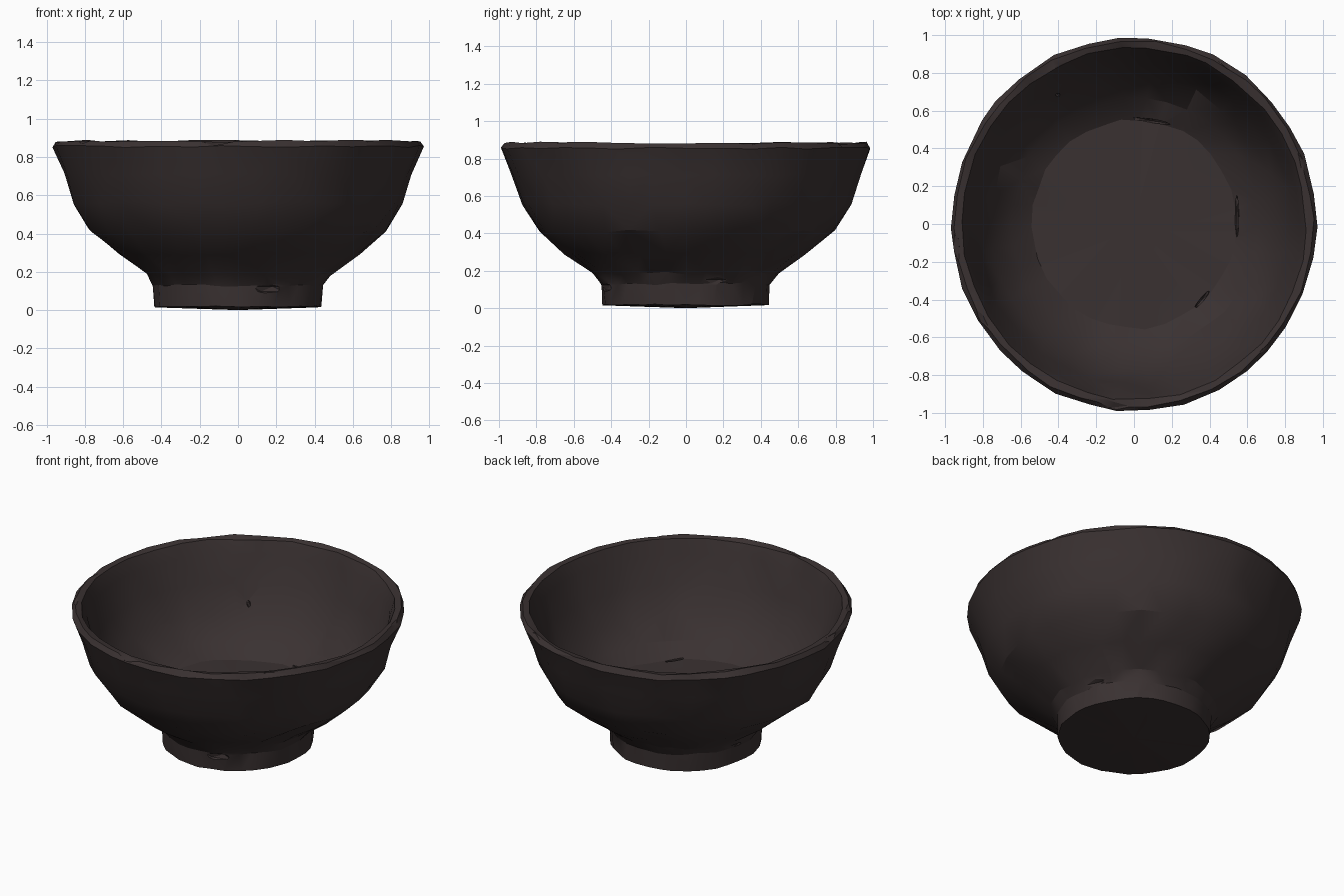
import bpy, bmesh, math, random
from mathutils import Vector

if "Cube" in bpy.data.objects:
    bpy.data.objects.remove(bpy.data.objects["Cube"])

random.seed(7)
SEGMENTS = 34

clay = bpy.data.materials.new("dark brown clay")
clay.diffuse_color = (0.042, 0.031, 0.031, 1)
clay.use_nodes = True
clay.node_tree.nodes["Principled BSDF"].inputs["Base Color"].default_value = clay.diffuse_color

# Profile as (radius, height, roughness): foot, outer wall, rim, inner wall, floor
PROFILE = [
    (0.445, 0.018, 0.004), (0.452, 0.13, 0.008), (0.49, 0.185, 0.010),
    (0.64, 0.295, 0.010), (0.79, 0.415, 0.010), (0.875, 0.56, 0.010),
    (0.925, 0.71, 0.007), (0.982, 0.855, 0.005), (0.962, 0.884, 0.006),
    (0.925, 0.876, 0.006), (0.895, 0.80, 0.008), (0.845, 0.63, 0.010),
    (0.77, 0.47, 0.012), (0.66, 0.345, 0.012), (0.55, 0.275, 0.008),
]


def turned_bowl():
    """Lathe the profile, with slightly uneven hand-made rings."""
    bm = bmesh.new()
    rings = []
    for i, (radius, height, rough) in enumerate(PROFILE):
        ring = []
        for s in range(SEGMENTS):
            a = 2 * math.pi * (s + random.uniform(-0.2, 0.2)) / SEGMENTS
            r = radius + random.uniform(-rough, rough)
            z = height + random.uniform(-rough, rough)
            ring.append(bm.verts.new((r * math.cos(a) * 0.985, r * math.sin(a) * 1.008, z)))
        rings.append(ring)
    for low, high in zip(rings, rings[1:]):
        for s in range(SEGMENTS):
            t = (s + 1) % SEGMENTS
            bm.faces.new((low[s], low[t], high[t], high[s]))
    # Slightly domed underside and flat inner floor
    for ring, z in ((rings[0], 0.0), (rings[-1], 0.265)):
        centre = bm.verts.new((0, 0, z))
        for s in range(SEGMENTS):
            bm.faces.new((ring[s], ring[(s + 1) % SEGMENTS], centre))
    bmesh.ops.triangulate(bm, faces=bm.faces[:])
    bmesh.ops.recalc_face_normals(bm, faces=bm.faces[:])
    mesh = bpy.data.meshes.new("bowl")
    bm.to_mesh(mesh)
    bm.free()
    mesh.materials.append(clay)
    obj = bpy.data.objects.new("bowl", mesh)
    bpy.context.collection.objects.link(obj)
    return obj


def chip(bowl, location, size, angle):
    """Knock a faceted flake out of the bowl; size is along, across, down."""
    bpy.ops.mesh.primitive_ico_sphere_add(subdivisions=1, location=location,
                                          rotation=(0, 0, angle))
    cutter = bpy.context.object
    cutter.name = "chip_cutter"
    cutter.scale = size
    cutter.data.materials.append(clay)
    cutter.hide_render = True
    cut = bowl.modifiers.new("chip", 'BOOLEAN')
    cut.object = cutter
    cut.operation = 'DIFFERENCE'
    cut.solver = 'EXACT'
    bpy.context.view_layer.objects.active = bowl
    bpy.ops.object.modifier_apply(modifier=cut.name)
    bpy.data.objects.remove(cutter, do_unlink=True)


bowl = turned_bowl()

# Rim chips: angle in degrees, radius, height, length, width, depth
RIM_CHIPS = [
    (60, 1.00, 0.895, 0.10, 0.05, 0.045), (20, 0.96, 0.90, 0.10, 0.04, 0.035),
    (187, 0.97, 0.895, 0.10, 0.05, 0.04), (263, 0.98, 0.90, 0.14, 0.05, 0.04),
    (317, 0.99, 0.90, 0.12, 0.05, 0.04), (212, 0.96, 0.90, 0.09, 0.04, 0.03),
    (115, 0.92, 0.90, 0.16, 0.04, 0.03), (345, 0.99, 0.89, 0.09, 0.03, 0.03),
]
for deg, r, z, length, width, depth in RIM_CHIPS:
    a = math.radians(deg)
    chip(bowl, (r * math.cos(a), r * math.sin(a), z), (length, width, depth), a + math.pi / 2)

# Nicks in the foot ring
for deg, z in ((290, 0.11), (20, 0.14), (165, 0.13)):
    a = math.radians(deg)
    chip(bowl, (0.475 * math.cos(a), 0.475 * math.sin(a), z), (0.12, 0.04, 0.03), a + math.pi / 2)

# Narrow cracks inside, near the floor edge
for x, y, z, length, deg in ((0.545, 0.04, 0.28, 0.13, 90), (0.36, -0.40, 0.275, 0.07, 50),
                             (0.10, 0.545, 0.28, 0.13, 172), (-0.40, 0.68, 0.52, 0.06, 130)):
    chip(bowl, (x, y, z), (length, 0.012, 0.02), math.radians(deg))

# Soft facets with crisp broken edges
bpy.ops.object.select_all(action='DESELECT')
bowl.select_set(True)
bpy.context.view_layer.objects.active = bowl
bpy.ops.object.shade_smooth_by_angle(angle=math.radians(22))
